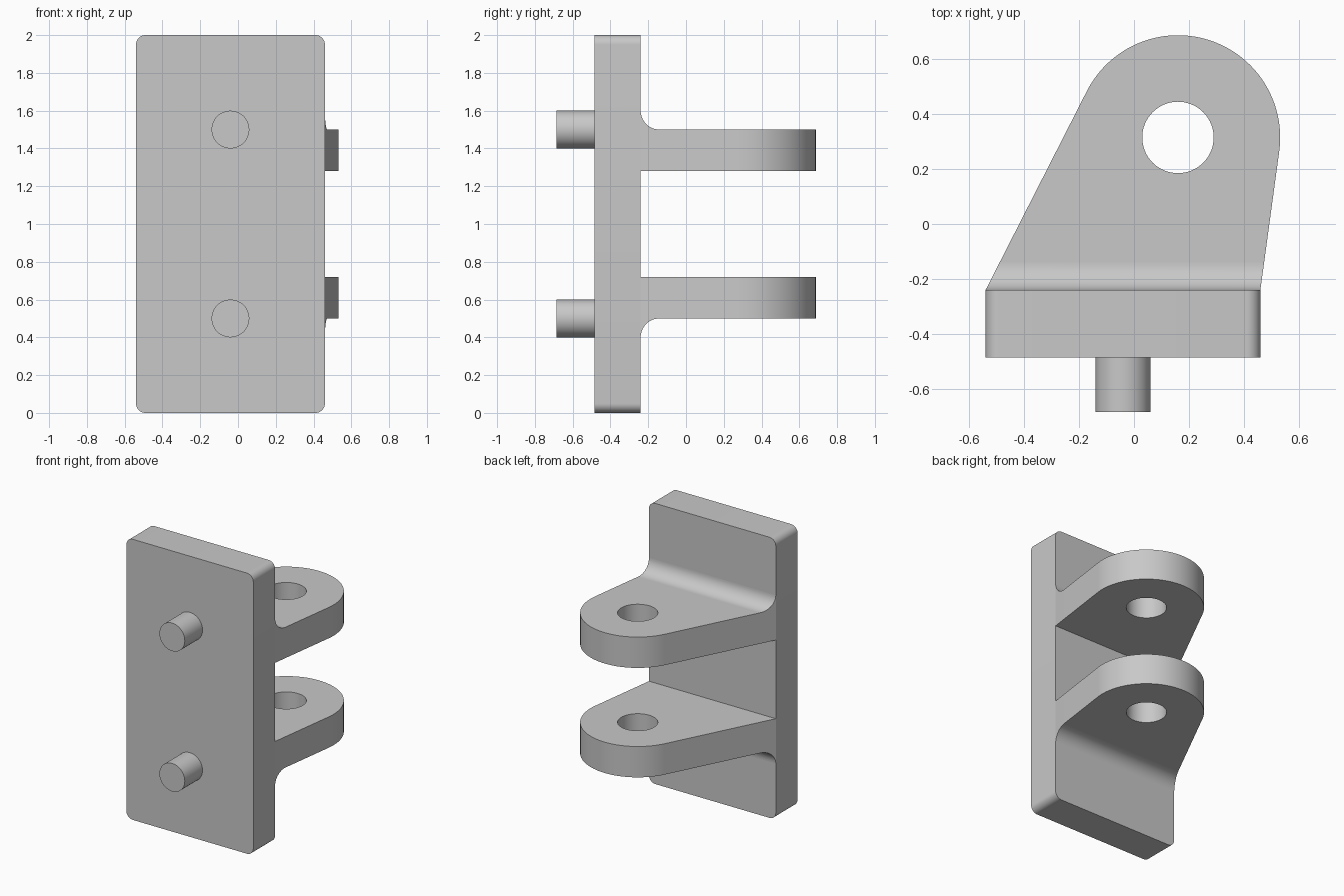
import bpy, bmesh, math
from math import sin, cos, pi
from mathutils import Vector

cube = bpy.data.objects.get("Cube")
if cube:
    bpy.data.objects.remove(cube, do_unlink=True)

# Single grey material
grey = bpy.data.materials.new("plain grey")
grey.use_nodes = True
COLOUR = (0.58, 0.58, 0.58, 1)
grey.diffuse_color = COLOUR
grey.node_tree.nodes["Principled BSDF"].inputs["Base Color"].default_value = COLOUR

# Main dimensions
LEFT, RIGHT = -0.54, 0.46
FRONT, BACK = -0.485, -0.24
CORNER_R, FILLET_R, PEG_R = 0.05, 0.1, 0.1
EYE = Vector((0.16, 0.315))
EYE_R, HOLE_R = 0.372, 0.13
LUG_IN, LUG_OUT = 0.28, 0.5       # heights from the middle
MID = 1.0


def finish(name, bm):
    bmesh.ops.recalc_face_normals(bm, faces=bm.faces)
    mesh = bpy.data.meshes.new(name)
    bm.to_mesh(mesh)
    bm.free()
    mesh.materials.append(grey)
    obj = bpy.data.objects.new(name, mesh)
    bpy.context.collection.objects.link(obj)
    bpy.ops.object.select_all(action='DESELECT')
    obj.select_set(True)
    bpy.context.view_layer.objects.active = obj
    bpy.ops.object.shade_smooth_by_angle(angle=math.radians(30))
    return obj


def arc(centre, r, start, end, steps):
    return [(centre[0] + r * cos(start + (end - start) * i / steps),
             centre[1] + r * sin(start + (end - start) * i / steps))
            for i in range(steps + 1)]


def prism(name, loops, place, depth):
    """Fill closed 2D loops (outline, then holes) and extrude them."""
    bm = bmesh.new()
    edges = []
    for loop in loops:
        vs = [bm.verts.new(place(a, b)) for a, b in loop]
        edges += [bm.edges.new((v, vs[i - 1])) for i, v in enumerate(vs)]
    if len(loops) == 1:
        bm.faces.new(vs)
    else:
        bmesh.ops.triangle_fill(bm, edges=edges, use_beauty=True)
    out = bmesh.ops.extrude_face_region(bm, geom=bm.faces[:], use_keep_orig=True)
    moved = [g for g in out["geom"] if isinstance(g, bmesh.types.BMVert)]
    bmesh.ops.translate(bm, verts=moved, vec=depth)
    return finish(name, bm)


# Back plate with rounded corners
plate = []
for i, (x, z) in enumerate([(RIGHT - CORNER_R, 2 - CORNER_R), (LEFT + CORNER_R, 2 - CORNER_R),
                            (LEFT + CORNER_R, CORNER_R), (RIGHT - CORNER_R, CORNER_R)]):
    plate += arc((x, z), CORNER_R, i * pi / 2, (i + 1) * pi / 2, 10)
prism("mounting_plate", [plate], lambda x, z: (x, FRONT, z), (0, BACK - FRONT, 0))

# Lug outline: straight sides tangent to the round eye
def tangent_angle(corner, side):
    d = Vector(corner) - EYE
    return math.atan2(d.y, d.x) + side * math.acos(EYE_R / d.length)

a_right = tangent_angle((RIGHT, BACK), 1)
a_left = tangent_angle((LEFT, BACK), -1) % (2 * pi)
eye = arc(EYE, EYE_R, a_right, a_left, 64)
outline = [(LEFT, BACK), (RIGHT, BACK)] + eye
hole = arc(EYE, HOLE_R, 0, 2 * pi, 64)[:-1]


def side_x(corner_x, tangent, y):
    return corner_x + (tangent[0] - corner_x) * (y - BACK) / (tangent[1] - BACK)


# Upper and lower lugs, each with a fillet on its outer face, and pegs
for name, s in (("upper", 1), ("lower", -1)):
    prism(name + "_lug", [outline, hole],
          lambda x, y: (x, y, MID + s * LUG_IN), (0, 0, s * (LUG_OUT - LUG_IN)))

    section = arc((BACK + FILLET_R, LUG_OUT + FILLET_R), FILLET_R, pi, 1.5 * pi, 16)
    section.append((BACK, LUG_OUT))
    bm = bmesh.new()
    ends = [[bm.verts.new((side_x(cx, t, y), y, MID + s * h)) for y, h in section]
            for cx, t in ((LEFT, eye[-1]), (RIGHT, eye[0]))]
    for end in ends:
        bm.faces.new(end)
    for i in range(len(section)):
        bm.faces.new((ends[0][i - 1], ends[0][i], ends[1][i], ends[1][i - 1]))
    finish(name + "_fillet", bm)

    circle = arc(((LEFT + RIGHT) / 2, MID + s * 0.5), PEG_R, 0, 2 * pi, 48)[:-1]
    prism(name + "_peg", [circle], lambda x, z: (x, FRONT, z), (0, -0.2, 0))
